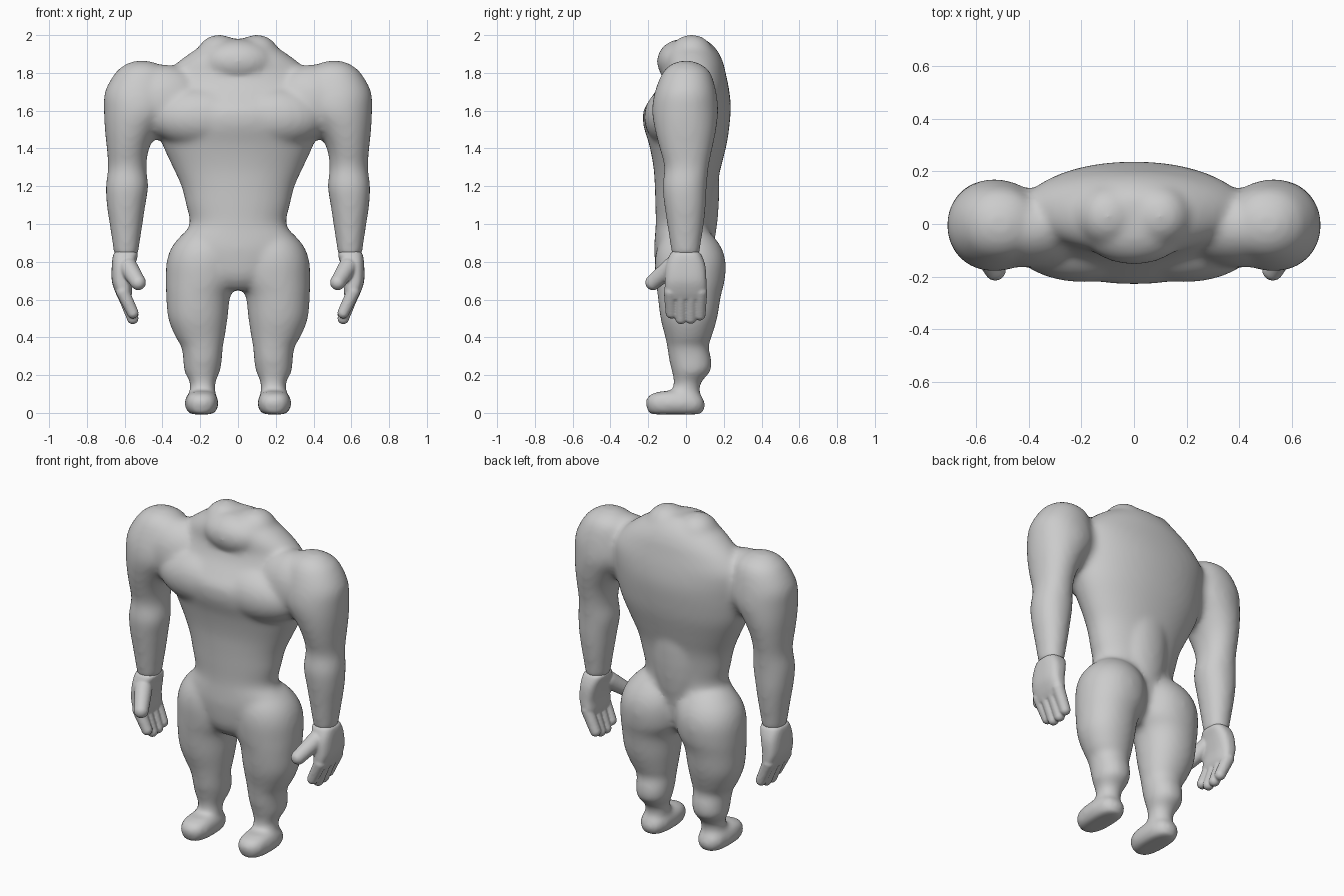
import bpy, bmesh, math
from mathutils import Vector, Matrix

default_cube = bpy.data.objects.get("Cube")
if default_cube:
    bpy.data.objects.remove(default_cube, do_unlink=True)

skin = bpy.data.materials.new("matte grey")
skin.use_nodes = True
GREY = (0.6, 0.6, 0.6, 1)
skin.diffuse_color = GREY
skin.node_tree.nodes["Principled BSDF"].inputs["Base Color"].default_value = GREY


def refine(sections, steps=4):
    """Fair a list of sections with a spline running through them."""
    padded = [sections[0], *sections, sections[-1]]
    result = []
    for a, b, c, d in zip(padded, padded[1:], padded[2:], padded[3:]):
        for k in range(steps):
            t = k / steps
            result.append([
                q + t / 2 * (r - p + t * (2 * p - 5 * q + 4 * r - s + t * (3 * (q - r) + s - p)))
                for p, q, r, s in zip(a, b, c, d)])
    return result + [sections[-1]]


def loft(bm, sections, side=1, power=2.1, count=40):
    """Closed skin through level sections: height, inner x, outer x, front y, back y."""
    rings = []
    for z, inner, outer, front, back in refine(sections):
        ring = []
        for i in range(count):
            angle = math.tau * i / count
            c, s = math.cos(angle), math.sin(angle)
            u = math.copysign(abs(c) ** (2 / power), c)
            v = math.copysign(abs(s) ** (2 / power), s)
            x = (inner + outer) / 2 + u * (outer - inner) / 2
            y = (front + back) / 2 + v * (back - front) / 2
            ring.append(bm.verts.new((side * x, y, z)))
        rings.append(ring)
    faces = [bm.faces.new(rings[0]), bm.faces.new(rings[-1])]
    for low, high in zip(rings, rings[1:]):
        for i in range(count):
            j = (i + 1) % count
            faces.append(bm.faces.new((low[i], low[j], high[j], high[i])))
    bmesh.ops.recalc_face_normals(bm, faces=faces)


def blob(bm, center, radii):
    """Ellipsoid muscle mass."""
    matrix = Matrix.Translation(center) @ Matrix.Diagonal((*radii, 1))
    bmesh.ops.create_uvsphere(bm, u_segments=24, v_segments=16, radius=1, matrix=matrix)


def limb(bm, start, end, r_start, r_end, steps=10):
    """Round-ended finger made of overlapping spheres."""
    start, end = Vector(start), Vector(end)
    for i in range(steps + 1):
        t = i / steps
        r = r_start + (r_end - r_start) * t
        blob(bm, start.lerp(end, t), (r, r, r))


def fuse(name, bm, voxel, iterations):
    """Merge overlapping masses into one soft surface."""
    mesh = bpy.data.meshes.new(name)
    bm.to_mesh(mesh)
    bm.free()
    mesh.materials.append(skin)
    obj = bpy.data.objects.new(name, mesh)
    bpy.context.collection.objects.link(obj)
    remesh = obj.modifiers.new("fuse", 'REMESH')
    remesh.mode = 'VOXEL'
    remesh.voxel_size = voxel
    remesh.use_smooth_shade = True
    soften = obj.modifiers.new("soften", 'SMOOTH')
    soften.factor = 0.5
    soften.iterations = iterations


# Torso: height, half width, front, back
torso = [
    (.65, .1, -.1, .06), (.72, .22, -.15, .12), (.85, .31, -.168, .14),
    (.93, .3, -.165, .14), (1.0, .255, -.16, .14), (1.1, .275, -.162, .147),
    (1.2, .3, -.165, .16), (1.3, .345, -.172, .185), (1.42, .4, -.195, .215),
    (1.52, .43, -.225, .23), (1.6, .44, -.225, .237), (1.66, .44, -.19, .235),
    (1.73, .43, -.145, .225), (1.8, .38, -.12, .21), (1.86, .315, -.12, .195),
    (1.92, .23, -.105, .165), (1.965, .15, -.06, .12), (1.98, .1, -.02, .08)]

# Arm and leg: height, inner, outer, front, back
arm = [
    (1.863, .47, .55, -.03, .03), (1.845, .42, .595, -.08, .08),
    (1.8, .37, .65, -.125, .13), (1.7, .345, .705, -.165, .16),
    (1.6, .35, .71, -.18, .17), (1.5, .42, .705, -.165, .16),
    (1.4, .47, .695, -.14, .14), (1.3, .485, .688, -.115, .12),
    (1.2, .475, .70, -.125, .11), (1.1, .49, .695, -.115, .105),
    (1.0, .505, .68, -.1, .095), (.9, .52, .665, -.085, .08),
    (.83, .53, .655, -.075, .07)]

leg = [
    (.98, .12, .24, -.06, .07), (.95, .04, .29, -.11, .13),
    (.88, .0, .35, -.15, .185), (.8, -.01, .378, -.165, .21),
    (.7, .0, .383, -.16, .205), (.62, .04, .38, -.15, .185),
    (.5, .055, .37, -.135, .165), (.4, .07, .33, -.11, .135),
    (.35, .08, .3, -.1, .12), (.28, .085, .29, -.09, .135),
    (.22, .095, .285, -.075, .13), (.16, .12, .255, -.065, .08),
    (.1, .12, .255, -.075, .07), (.04, .14, .24, -.06, .06)]

foot = [
    (-.008, .13, .255, -.195, .085), (.03, .105, .28, -.21, .1),
    (.07, .105, .28, -.212, .095), (.1, .12, .265, -.185, .07),
    (.115, .14, .24, -.13, .05)]

bm = bmesh.new()
loft(bm, [(z, -w, w, f, b) for z, w, f, b in torso], count=56)
blob(bm, (0, -.02, 1.86), (.2, .135, .12))       # throat
blob(bm, (0, .07, 1.2), (.16, .107, .45))        # spine muscles
for side in (1, -1):
    loft(bm, arm, side)
    loft(bm, leg, side)
    loft(bm, foot, side, 2.7)
    blob(bm, (side * .1, .03, 1.89), (.12, .12, .113))       # neck muscle
    blob(bm, (side * .19, -.065, 1.565), (.28, .158, .165))  # chest
    blob(bm, (side * .4, -.015, 1.645), (.24, .152, .2))     # shoulder bridge
fuse("body", bm, .014, 16)

# Hands: palm, four fingers and a thumb
palm = [
    (.855, .55, .64, -.07, .06), (.84, .53, .66, -.085, .08),
    (.78, .545, .668, -.107, .102), (.7, .56, .668, -.112, .108),
    (.64, .56, .65, -.112, .108), (.6, .57, .63, -.102, .098)]
fingers = [(-.082, .53), (-.028, .5), (.026, .502), (.077, .52)]

for side, label in ((1, "left"), (-1, "right")):
    bm = bmesh.new()
    loft(bm, palm, side, 2.8)
    for y, tip in fingers:
        limb(bm, (side * .61, y, .64), (side * .557, y * .95, tip), .036, .031)
    limb(bm, (side * .58, -.08, .77), (side * .528, -.175, .69), .05, .041)
    fuse(label + "_hand", bm, .007, 4)
